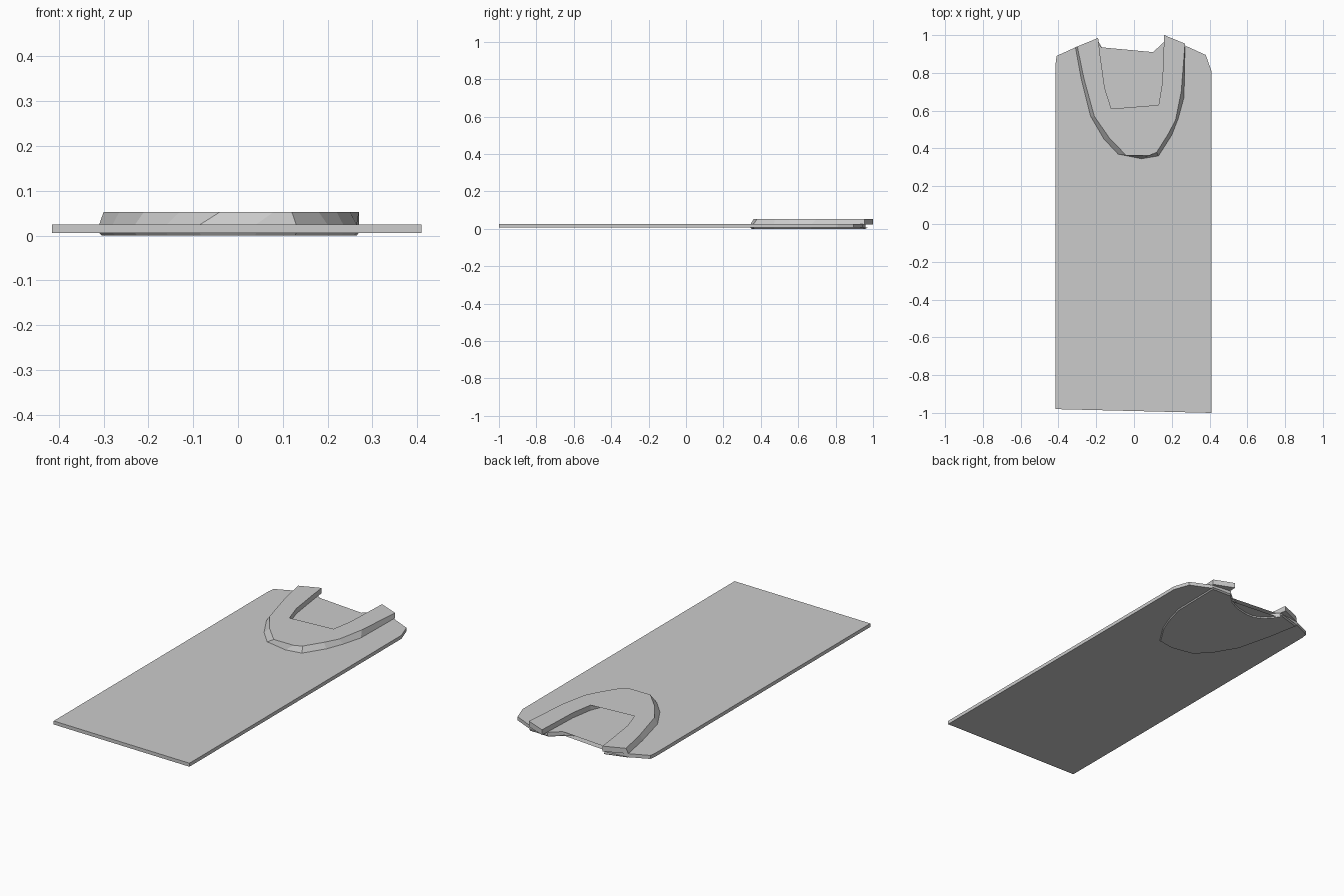
import bpy
import bmesh


def loft(name, lower, upper, z0, z1):
    """Solid between two matching outlines."""
    bm = bmesh.new()
    a = [bm.verts.new((x, y, z0)) for x, y in lower]
    b = [bm.verts.new((x, y, z1)) for x, y in upper]
    n = len(a)
    caps = [bm.faces.new(a), bm.faces.new(b)]
    for i in range(n):
        j = (i + 1) % n
        bm.faces.new((a[i], a[j], b[j], b[i]))
    bmesh.ops.triangulate(bm, faces=caps)
    bmesh.ops.recalc_face_normals(bm, faces=bm.faces)
    mesh = bpy.data.meshes.new(name)
    bm.to_mesh(mesh)
    bm.free()
    obj = bpy.data.objects.new(name, mesh)
    bpy.context.collection.objects.link(obj)
    return obj


# Outlines shared by the parts
notch = [(0.14, 0.945), (0.10, 0.91), (0.04, 0.88), (-0.03, 0.865),
         (-0.08, 0.865), (-0.13, 0.89), (-0.17, 0.935)]
outer_low = [(-0.31, 0.935), (-0.28, 0.77), (-0.23, 0.57), (-0.16, 0.45),
             (-0.085, 0.37), (0.04, 0.345), (0.13, 0.36), (0.2, 0.47),
             (0.235, 0.56), (0.265, 0.67), (0.27, 0.955)]
outer_top = [(-0.30, 0.94), (-0.265, 0.77), (-0.21, 0.57), (-0.13, 0.455),
             (-0.04, 0.362), (0.08, 0.362), (0.12, 0.38), (0.18, 0.475),
             (0.22, 0.55), (0.25, 0.70), (0.27, 0.955)]
inner = [(0.16, 1.0), (0.15, 0.75), (0.13, 0.63), (0.10, 0.555),
         (0.06, 0.525), (0.01, 0.515), (-0.05, 0.525), (-0.09, 0.555),
         (-0.12, 0.61), (-0.155, 0.72), (-0.18, 0.90), (-0.19, 0.985)]

# Long flat plate with a scooped end
plate = [(-0.415, -0.98), (0.41, -1.0), (0.41, 0.81), (0.38, 0.895),
         (0.27, 0.945), (0.155, 0.96)] + notch + [
         (-0.185, 0.95), (-0.31, 0.935), (-0.41, 0.89), (-0.415, 0.85)]
loft("plate", plate, plate, 0.006, 0.025)

# Raised U-shaped collar with a sloped outer side
loft("collar", outer_low + inner, outer_top + inner, 0.0245, 0.053)

# Thin pad beneath the collar area
pad_top = outer_low + [(0.155, 0.96)] + notch + [(-0.19, 0.97)]
pad_low = [(0.98 * x, 0.6 + 0.98 * (y - 0.6)) for x, y in pad_top]
loft("underside_pad", pad_low, pad_top, 0.0, 0.0065)
